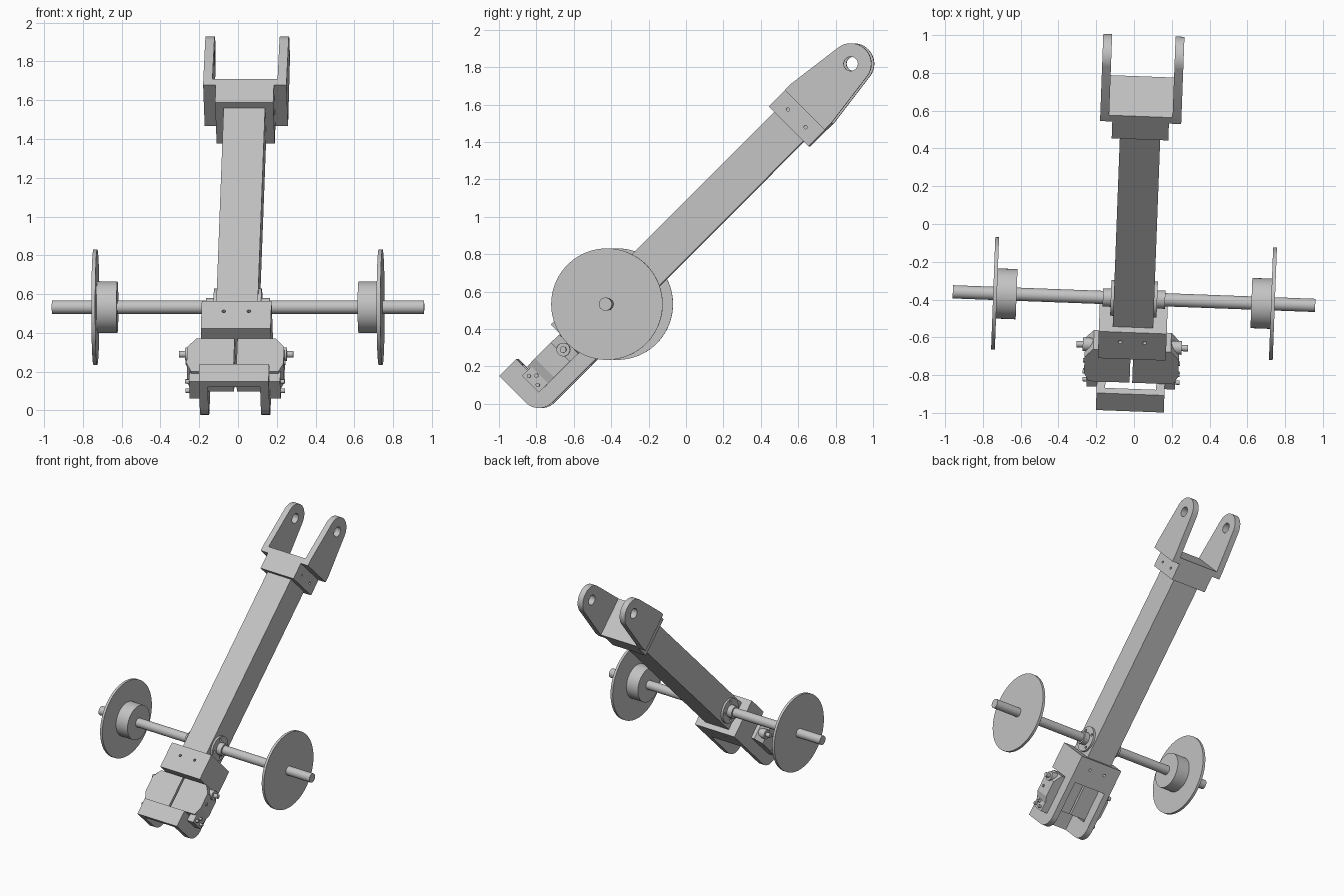
import bpy, bmesh, math
from mathutils import Matrix, Vector

cube = bpy.data.objects.get("Cube")
if cube:
    bpy.data.objects.remove(cube, do_unlink=True)

# Local frame: X across, Y along the beam, Z out of its front face, origin on the axle
FRAME = (Matrix.Translation((0, -0.395, 0.533)) @ Matrix.Rotation(math.radians(-2.15), 4, 'Z')
         @ Matrix.Rotation(math.radians(45), 4, 'X'))

grey = bpy.data.materials.new("light_grey")
grey.use_nodes = True
grey.diffuse_color = (0.55, 0.55, 0.55, 1)
grey.node_tree.nodes["Principled BSDF"].inputs["Base Color"].default_value = (0.55, 0.55, 0.55, 1)


def finish(name, bm, smooth=False):
    bmesh.ops.recalc_face_normals(bm, faces=bm.faces)
    mesh = bpy.data.meshes.new(name)
    bm.to_mesh(mesh)
    bm.free()
    mesh.materials.append(grey)
    obj = bpy.data.objects.new(name, mesh)
    bpy.context.collection.objects.link(obj)
    obj.matrix_world = FRAME
    if smooth:
        bpy.ops.object.select_all(action='DESELECT')
        obj.select_set(True)
        bpy.context.view_layer.objects.active = obj
        bpy.ops.object.shade_smooth_by_angle()
    return obj


def box(name, x, y, z):
    bm = bmesh.new()
    bmesh.ops.create_cube(bm, size=1)
    for v in bm.verts:
        v.co = [(r[0] + r[1]) / 2 + c * (r[1] - r[0]) for c, r in zip(v.co, (x, y, z))]
    return finish(name, bm)


def rod(name, x0, x1, r, y=0, z=0, sides=48):
    """Cylinder along X."""
    bm = bmesh.new()
    turn = Matrix.Translation(((x0 + x1) / 2, y, z)) @ Matrix.Rotation(math.pi / 2, 4, 'Y')
    bmesh.ops.create_cone(bm, cap_ends=True, segments=sides, radius1=r, radius2=r,
                          depth=abs(x1 - x0), matrix=turn)
    return finish(name, bm, True)


def plate(name, points, lo, hi, axis='X', smooth=False):
    """Extrude an outline: (y, z) pairs along X, or (x, y) pairs along Z."""
    bm = bmesh.new()
    place = (lambda p, d: (d, p[0], p[1])) if axis == 'X' else (lambda p, d: (p[0], p[1], d))
    face = bm.faces.new([bm.verts.new(place(p, lo)) for p in points])
    ext = bmesh.ops.extrude_face_region(bm, geom=[face])
    move = Vector(place((0, 0), hi - lo))
    for v in ext["geom"]:
        if isinstance(v, bmesh.types.BMVert):
            v.co += move
    return finish(name, bm, smooth)


def arc(cy, cz, r, start, end, steps=16):
    angles = [math.radians(start + (end - start) * i / steps) for i in range(steps + 1)]
    return [(cy + r * math.cos(t), cz + r * math.sin(t)) for t in angles]


def drill(obj, centres, direction, r, depth):
    """Cut round holes with one hidden cutter."""
    bm = bmesh.new()
    turn = Vector((0, 0, 1)).rotation_difference(Vector(direction)).to_matrix().to_4x4()
    for c in centres:
        bmesh.ops.create_cone(bm, cap_ends=True, segments=24, radius1=r, radius2=r,
                              depth=depth, matrix=Matrix.Translation(c) @ turn)
    cutter = finish(obj.name + "_cutter", bm)
    cutter.hide_render = True
    cutter.hide_viewport = True
    cutter.display_type = 'WIRE'
    mod = obj.modifiers.new("holes", 'BOOLEAN')
    mod.operation = 'DIFFERENCE'
    mod.solver = 'EXACT'
    mod.object = cutter


SIDES = ((1, "left"), (-1, "right"))

# Main beam
box("beam", (-0.107, 0.107), (-0.27, 1.40), (-0.11, 0.11))

# Upper fork: socket, floor and two eyed lugs
socket = box("fork_socket", (-0.15, 0.15), (1.343, 1.469), (-0.15, 0.15))
drill(socket, [(s * 0.15, 1.405, z) for s in (1, -1) for z in (0.067, -0.067)], (1, 0, 0), 0.009, 0.06)
box("fork_floor", (-0.168, 0.168), (1.469, 1.515), (-0.15, 0.15))
lug = [(1.469, -0.15), (1.52, -0.15)] + arc(1.817, 0, 0.11, -80, 80, 32) + [(1.52, 0.15), (1.469, 0.15)]
for s, side in SIDES:
    ear = plate(side + "_fork_lug", lug, s * 0.168, s * 0.215, smooth=True)
    drill(ear, [(s * 0.19, 1.817, 0)], (1, 0, 0), 0.038, 0.2)

# Axle, wheels and bearings
rod("axle", -0.96, 0.96, 0.035)
for s, side in SIDES:
    rod(side + "_wheel_disc", s * 0.726, s * 0.746, 0.298, sides=96)
    rod(side + "_wheel_hub", s * 0.622, s * 0.726, 0.133, sides=64)
    flange = rod(side + "_bearing_flange", s * 0.105, s * 0.123, 0.095)
    drill(flange, [(s * 0.123, y, z) for y in (-0.05, 0.05) for z in (-0.05, 0.05)], (1, 0, 0), 0.011, 0.02)
    rod(side + "_bearing_collar", s * 0.12, s * 0.165, 0.048)

# Lower clamp around the beam
clamp = box("clamp", (-0.18, 0.18), (-0.305, -0.105), (-0.15, 0.15))
drill(clamp, [(x, -0.18, z) for x in (-0.065, 0.065) for z in (-0.15, 0.15)], (0, 0, 1), 0.01, 0.06)

# Hooked side cheeks joined by a front lip
cheek = ([(-0.305, -0.15), (-0.305, -0.064), (-0.566, -0.064), (-0.566, 0.15), (-0.694, 0.15)]
         + arc(-0.594, -0.05, 0.1, 180, 270))
for s, side in SIDES:
    plate(side + "_cheek", cheek, s * 0.135, s * 0.18, smooth=True)
box("front_lip", (-0.135, 0.135), (-0.694, -0.566), (0.11, 0.15))

# Paired drive units with shafts, mounting tabs and screws
outline = [(0.007, -0.31), (0.205, -0.31), (0.25, -0.37), (0.25, -0.49), (0.225, -0.55), (0.007, -0.55)]
for s, side in SIDES:
    plate(side + "_drive_body", [(s * x, y) for x, y in outline], -0.064, 0.08, 'Z')
    box(side + "_drive_tab", sorted((s * 0.18, s * 0.235)), (-0.605, -0.535), (-0.062, 0.064))
    rod(side + "_shaft_boss", s * 0.2, s * 0.262, 0.036, -0.35, 0.006, 32)
    rod(side + "_drive_shaft", s * 0.24, s * 0.295, 0.017, -0.35, 0.006, 24)
    for i, (y, z) in enumerate(((-0.58, 0.037), (-0.58, -0.03), (-0.55, 0.01), (-0.44, 0.035))):
        rod(f"{side}_screw_{i}", s * 0.22, s * 0.257, 0.011, y, z, 16)
    box(side + "_drive_link", sorted((s * 0.06, s * 0.13)), (-0.32, -0.3), (-0.06, 0.06))
